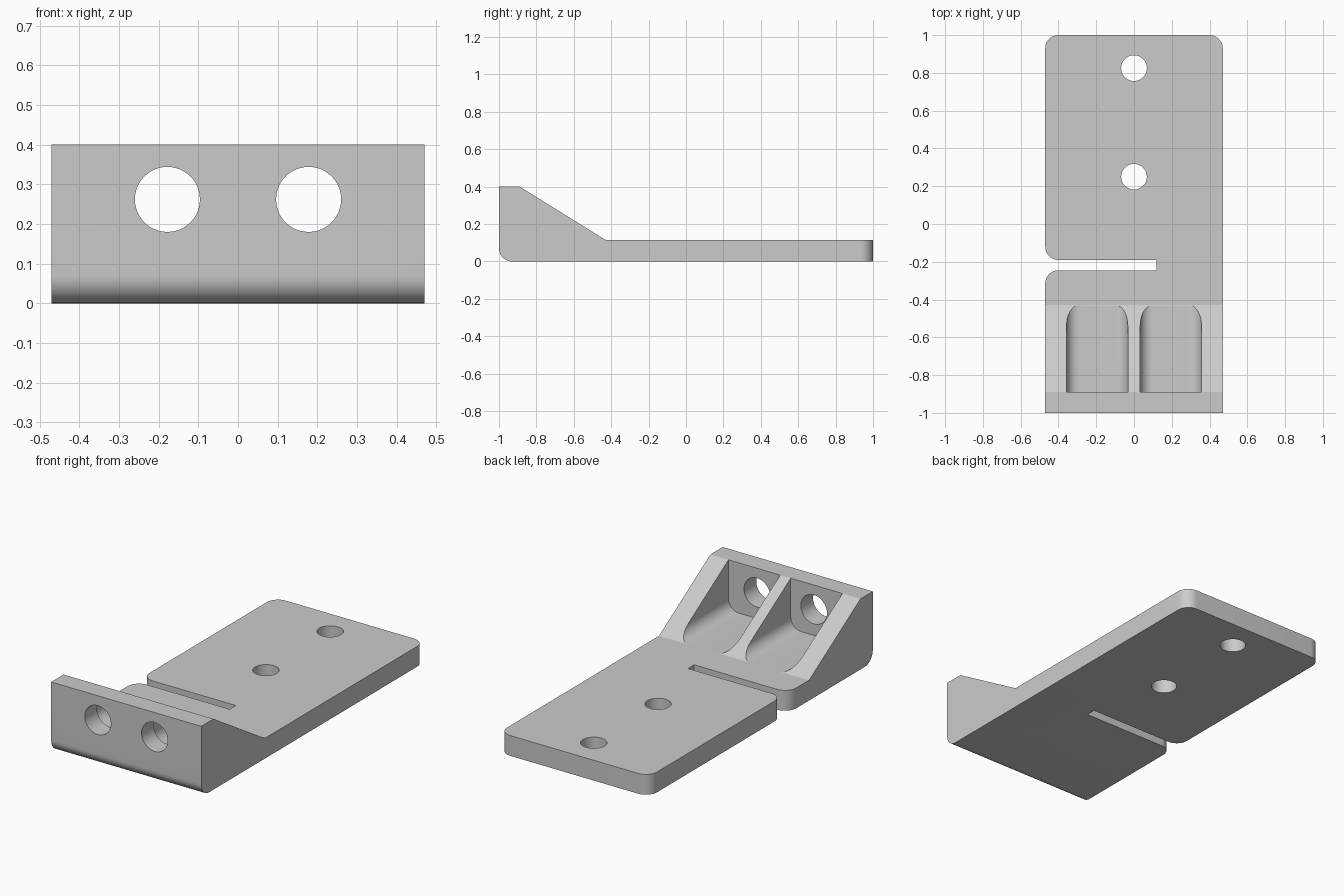
import bpy, bmesh, math
from mathutils import Vector

if "Cube" in bpy.data.objects:
    bpy.data.objects.remove(bpy.data.objects["Cube"])

grey = bpy.data.materials.new("light_grey")
grey.diffuse_color = (0.6, 0.6, 0.6, 1)
grey.use_nodes = True
grey.node_tree.nodes["Principled BSDF"].inputs["Base Color"].default_value = grey.diffuse_color

AXES = {"x": lambda u, v, d: (d, u, v),
        "y": lambda u, v, d: (u, d, v),
        "z": lambda u, v, d: (u, v, d)}


def rounded(corners, steps=12):
    """Outline from (u, v, radius) corners, rounding those with a radius."""
    out = []
    for i, (u, v, r) in enumerate(corners):
        p = Vector((u, v))
        if r == 0:
            out.append(p)
            continue
        a = (Vector(corners[i - 1][:2]) - p).normalized()
        b = (Vector(corners[(i + 1) % len(corners)][:2]) - p).normalized()
        # square corners only: the arc centre lies along both sides
        for k in range(steps + 1):
            t = math.pi / 2 * k / steps
            out.append(p + (a + b) * r - b * r * math.cos(t) - a * r * math.sin(t))
    return out


def circle(u, v, r, n=48):
    return [(u + r * math.cos(2 * math.pi * i / n),
             v + r * math.sin(2 * math.pi * i / n)) for i in range(n)]


def prism(name, outline, axis, lo, hi):
    """Closed outline extruded along an axis."""
    bm = bmesh.new()
    place = AXES[axis]
    bottom = [bm.verts.new(place(p[0], p[1], lo)) for p in outline]
    top = [bm.verts.new(place(p[0], p[1], hi)) for p in outline]
    bm.faces.new(bottom)
    bm.faces.new(top)
    n = len(outline)
    for i in range(n):
        j = (i + 1) % n
        bm.faces.new((bottom[i], bottom[j], top[j], top[i]))
    bmesh.ops.recalc_face_normals(bm, faces=bm.faces)
    mesh = bpy.data.meshes.new(name)
    bm.to_mesh(mesh)
    bm.free()
    mesh.materials.append(grey)
    ob = bpy.data.objects.new(name, mesh)
    bpy.context.collection.objects.link(ob)
    return ob


def combine(target, cutter, operation):
    mod = target.modifiers.new("cut", "BOOLEAN")
    mod.operation, mod.solver, mod.object = operation, "EXACT", cutter
    bpy.context.view_layer.objects.active = target
    bpy.ops.object.modifier_apply(modifier=mod.name)
    bpy.data.objects.remove(cutter)


W, T = 0.47, 0.115

# Side profile: flat plate, sloped gusset and upright front wall
bracket = prism("mounting_bracket", rounded([
    (-1, 0, 0.07), (1.2, 0, 0), (1.2, T, 0), (-0.43, T, 0),
    (-0.89, 0.4, 0), (-1, 0.4, 0)]), "x", -0.7, 0.7)

# Plan outline: rounded rear corners and side slot with rounded mouth
plan = prism("plan_outline", rounded([
    (-W, -1.2, 0), (W, -1.2, 0), (W, 1, 0.07), (-W, 1, 0.07),
    (-W, -0.19, 0.07), (0.12, -0.19, 0), (0.12, -0.245, 0),
    (-W, -0.245, 0.07)]), "z", -0.3, 0.8)
combine(bracket, plan, "INTERSECT")

# Two pockets with rounded floors, leaving three ribs
for s in (-1, 1):
    c, h, f = s * 0.195, 0.162, T + 0.0002
    pocket = prism("pocket_cutter", rounded([
        (c - h, f, 0.065), (c + h, f, 0.065),
        (c + h, 0.7, 0), (c - h, 0.7, 0)]), "y", -0.89, -0.35)
    combine(bracket, pocket, "DIFFERENCE")

# Holes through the front wall
for s in (-1, 1):
    hole = prism("wall_hole", circle(s * 0.178, 0.262, 0.082), "y", -1.2, -0.8)
    combine(bracket, hole, "DIFFERENCE")

# Screw holes through the plate
for y in (0.25, 0.825):
    hole = prism("plate_hole", circle(0, y, 0.068), "z", -0.2, 0.4)
    combine(bracket, hole, "DIFFERENCE")

bpy.ops.object.select_all(action="DESELECT")
bracket.select_set(True)
bpy.context.view_layer.objects.active = bracket
bpy.ops.object.shade_smooth_by_angle(angle=math.radians(25))
